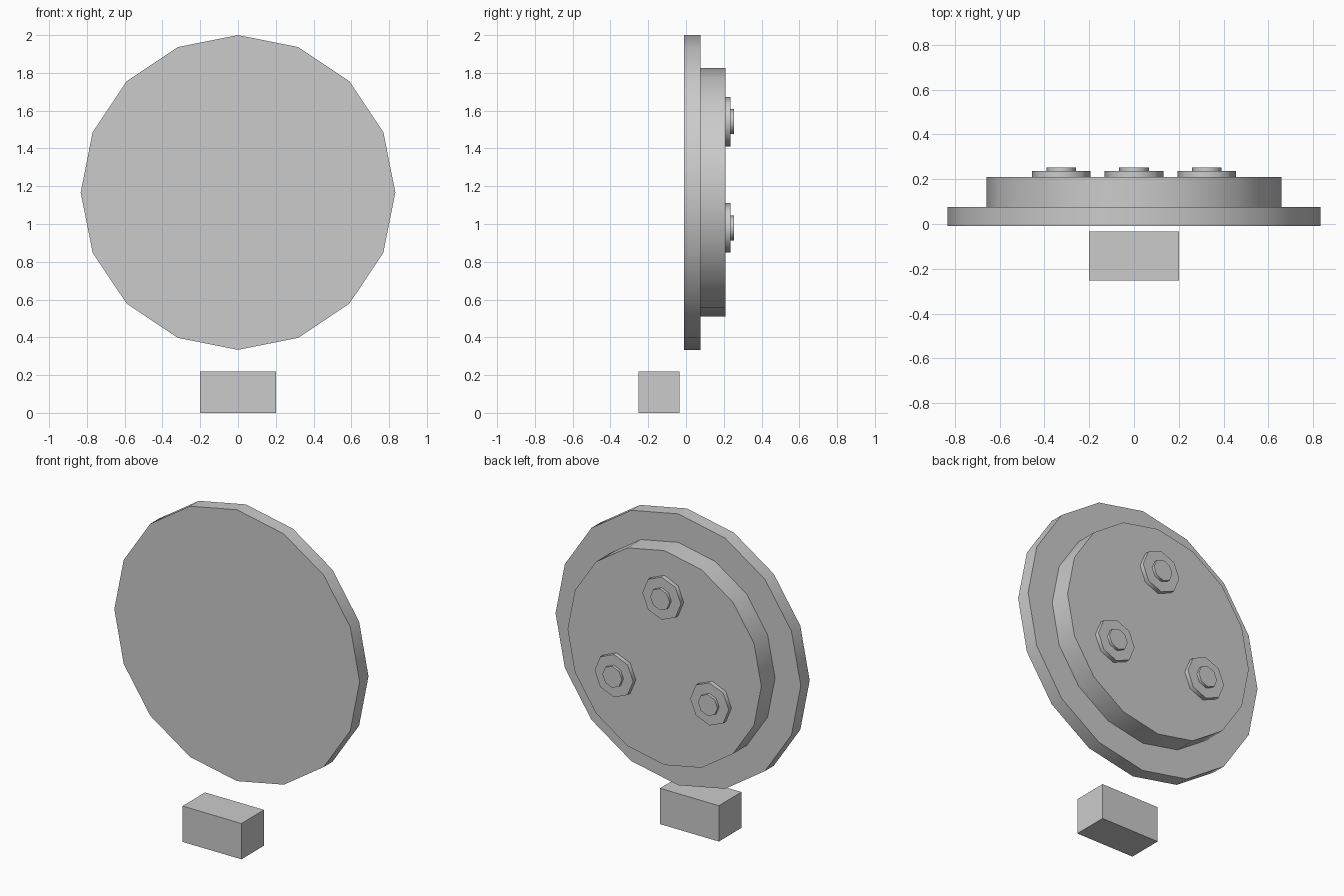
import bpy, math
from mathutils import Matrix

if "Cube" in bpy.data.objects:
    bpy.data.objects.remove(bpy.data.objects["Cube"])

grey = bpy.data.materials.new("light grey")
grey.diffuse_color = (0.6, 0.6, 0.6, 1)
grey.use_nodes = True
grey.node_tree.nodes["Principled BSDF"].inputs["Base Color"].default_value = grey.diffuse_color

CENTRE_Z = 1.167


def disc(name, sides, radius, x, z, y0, y1):
    """Upright disc facing the y axis, with a corner at the top."""
    bpy.ops.mesh.primitive_cylinder_add(vertices=sides, radius=radius, depth=y1 - y0)
    ob = bpy.context.object
    ob.name = name
    ob.data.transform(Matrix.Rotation(math.pi / 2, 4, 'X'))
    ob.location = (x, (y0 + y1) / 2, z)
    ob.data.materials.append(grey)
    bpy.ops.object.shade_smooth_by_angle(angle=math.radians(50))
    return ob


# Large front plate and the smaller housing behind it
disc("front_plate", 16, 0.833, 0, CENTRE_Z, -0.01, 0.076)
disc("rear_housing", 16, 0.658, 0, CENTRE_Z, 0.076, 0.209)

# Three stepped bolts spaced evenly on the back
for i in range(3):
    a = math.radians(90 + 120 * i)
    x = 0.375 * math.cos(a)
    z = CENTRE_Z + 0.375 * math.sin(a)
    disc(f"bolt_washer_{i + 1}", 8, 0.131, x, z, 0.209, 0.236)
    disc(f"bolt_head_{i + 1}", 8, 0.066, x, z, 0.236, 0.253)

# Separate block below, in front of the plate
bpy.ops.mesh.primitive_cube_add(size=1, location=(0, -0.143, 0.11))
block = bpy.context.object
block.name = "lower_block"
block.data.transform(Matrix.Diagonal((0.4, 0.219, 0.22, 1)))
block.data.materials.append(grey)
